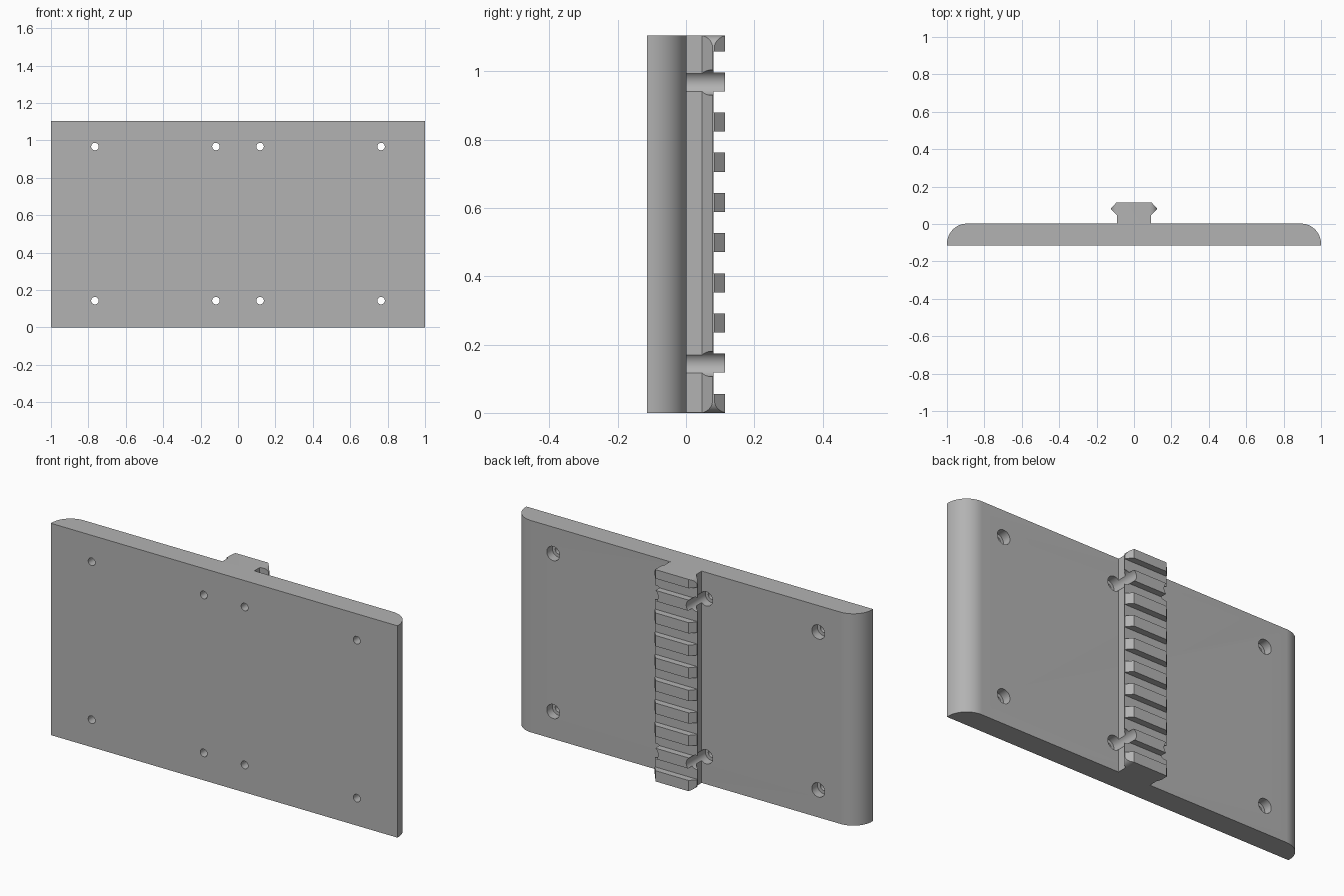
import bpy, bmesh, math
from mathutils import Matrix

cube = bpy.data.objects.get("Cube")
if cube:
    bpy.data.objects.remove(cube, do_unlink=True)

HEIGHT = 1.105
BACK = 0.002      # rear face of the plate
FRONT = -0.114
RAIL_TOP = 0.114

grey = bpy.data.materials.new("mid_grey")
grey.use_nodes = True
COLOUR = (0.45, 0.45, 0.45, 1)
grey.diffuse_color = COLOUR
grey.node_tree.nodes["Principled BSDF"].inputs["Base Color"].default_value = COLOUR


def make_object(name, bm):
    bmesh.ops.recalc_face_normals(bm, faces=bm.faces)
    mesh = bpy.data.meshes.new(name)
    bm.to_mesh(mesh)
    bm.free()
    mesh.materials.append(grey)
    obj = bpy.data.objects.new(name, mesh)
    bpy.context.collection.objects.link(obj)
    return obj


def prism(name, points, direction):
    """Extrude a closed outline of 3D points along a direction."""
    bm = bmesh.new()
    face = bm.faces.new([bm.verts.new(p) for p in points])
    new = bmesh.ops.extrude_face_region(bm, geom=[face])["geom"]
    verts = [g for g in new if isinstance(g, bmesh.types.BMVert)]
    bmesh.ops.translate(bm, vec=direction, verts=verts)
    return make_object(name, bm)


def mirrored(half):
    """Complete a right-hand outline with its mirror image."""
    return half + [(-x, y) for x, y in reversed(half)]


def arc(cx, cy, r, start, end, steps):
    angles = [math.radians(start + (end - start) * i / steps) for i in range(steps + 1)]
    return [(cx + r * math.cos(a), cy + r * math.sin(a)) for a in angles]


def add_cylinder(bm, x, z, radius, y0, y1):
    place = Matrix.Translation((x, (y0 + y1) / 2, z)) @ Matrix.Rotation(math.pi / 2, 4, "X")
    bmesh.ops.create_cone(bm, cap_ends=True, segments=40, radius1=radius,
                          radius2=radius, depth=y1 - y0, matrix=place)


def cut(obj, cutter, operation="DIFFERENCE"):
    """Apply a boolean and discard the cutter."""
    cutter.hide_render = True
    mod = obj.modifiers.new("cut", "BOOLEAN")
    mod.operation, mod.object, mod.solver = operation, cutter, "EXACT"
    bpy.context.view_layer.update()
    graph = bpy.context.evaluated_depsgraph_get()
    mesh = bpy.data.meshes.new_from_object(obj.evaluated_get(graph))
    obj.modifiers.clear()
    obj.data = mesh
    bpy.data.objects.remove(cutter, do_unlink=True)


def holes(name, radius, y0, y1):
    bm = bmesh.new()
    for x in (-0.765, -0.118, 0.118, 0.765):
        for z in (0.143, 0.967):
            add_cylinder(bm, x, z, radius, y0, y1)
    return make_object(name, bm)


# Plate with rounded rear side edges
R = 0.108
outline = mirrored([(1, FRONT)] + arc(1 - R, BACK - R, R, 0, 90, 20))
plate = prism("mounting_plate", [(x, y, 0) for x, y in outline], (0, 0, HEIGHT))
cut(plate, holes("screw_holes", 0.02, FRONT - 0.1, 0.2))
cut(plate, holes("counterbores", 0.037, BACK - 0.045, 0.2))

# Rail with a narrow neck and a flared head
section = mirrored([(0.092, BACK), (0.092, 0.047), (0.122, 0.077),
                    (0.122, 0.084), (0.095, RAIL_TOP)])
rail = prism("accessory_rail", [(x, y, 0) for x, y in section], (0, 0, HEIGHT))

# Rounded rail ends
r = 0.037
side = arc(0.123 - r, r, r, -90, 0, 10) + arc(0.123 - r, HEIGHT - r, r, 0, 90, 10)
envelope = prism("rail_envelope", [(x, -0.05, z) for x, z in mirrored(side)], (0, 0.25, 0))
cut(rail, envelope, "INTERSECT")

# Cross slots between the rail teeth
PITCH, TOOTH = 0.1176, 0.056
bm = bmesh.new()
for i in range(9):
    z = i * PITCH + (TOOTH + PITCH) / 2
    bmesh.ops.create_cube(bm, size=1, matrix=Matrix.Translation((0, 0.18, z))
                          @ Matrix.Diagonal((0.5, 0.2, PITCH - TOOTH, 1)))
cut(rail, make_object("slots", bm))

# Screwdriver clearance through the rail flanks
cut(rail, holes("rail_clearance", 0.037, -0.05, 0.2))

# Smooth curved surfaces, keep edges sharp
for obj in (plate, rail):
    bpy.ops.object.select_all(action="DESELECT")
    obj.select_set(True)
    bpy.context.view_layer.objects.active = obj
    bpy.ops.object.shade_smooth_by_angle(angle=math.radians(25))
